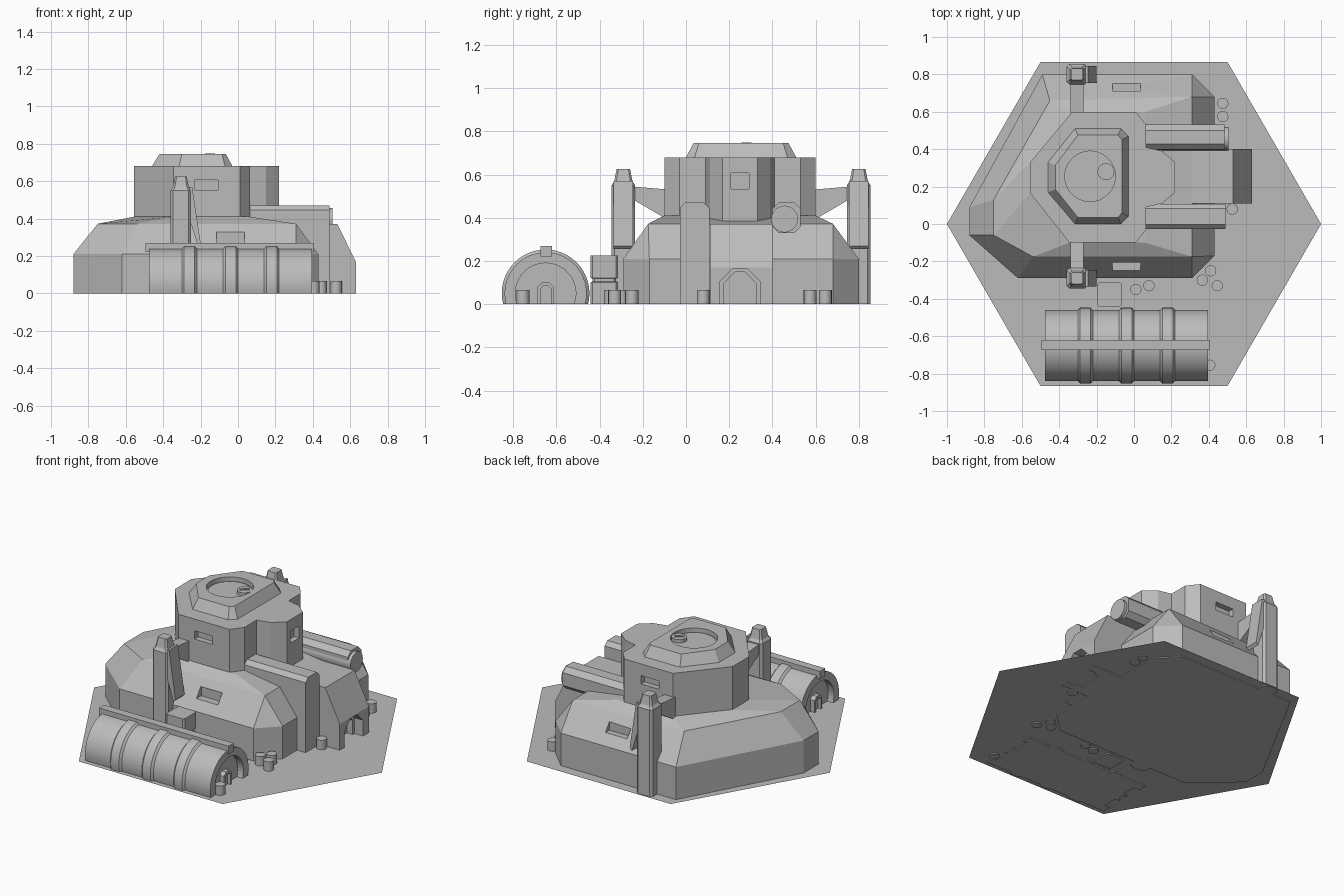
import bpy, bmesh, math

if "Cube" in bpy.data.objects:
    bpy.data.objects.remove(bpy.data.objects["Cube"], do_unlink=True)

GREY = (0.5, 0.5, 0.5, 1)
mat = bpy.data.materials.new("plain grey")
mat.use_nodes = True
mat.diffuse_color = GREY
for n in mat.node_tree.nodes:
    if n.type == "BSDF_PRINCIPLED":
        n.inputs["Base Color"].default_value = GREY


def loft(name, rings, smooth=False):
    """Skin a list of equal-length point rings and cap both ends."""
    bm = bmesh.new()
    rows = [[bm.verts.new(p) for p in r] for r in rings]
    for a, b in zip(rows, rows[1:]):
        for i in range(len(a)):
            j = (i + 1) % len(a)
            bm.faces.new((a[i], a[j], b[j], b[i]))
    bm.faces.new(rows[0])
    if len(rows) > 1:
        bm.faces.new(rows[-1])
    bmesh.ops.remove_doubles(bm, verts=bm.verts, dist=0.0005)
    if len(rows) > 1:
        bmesh.ops.recalc_face_normals(bm, faces=bm.faces)
    me = bpy.data.meshes.new(name)
    bm.to_mesh(me)
    bm.free()
    me.materials.append(mat)
    ob = bpy.data.objects.new(name, me)
    bpy.context.collection.objects.link(ob)
    if smooth:
        activate(ob)
        bpy.ops.object.shade_smooth_by_angle(angle=math.radians(30))
    return ob


def activate(ob):
    bpy.ops.object.select_all(action="DESELECT")
    ob.select_set(True)
    bpy.context.view_layer.objects.active = ob


def place(pts, axis, v):
    """Put a 2D profile on the plane where the given axis equals v."""
    if axis == "x":
        return [(v, a, b) for a, b in pts]
    if axis == "y":
        return [(a, v, b) for a, b in pts]
    return [(a, b, v) for a, b in pts]


def prism(name, pts, axis, lo, hi, smooth=False):
    return loft(name, [place(pts, axis, lo), place(pts, axis, hi)], smooth)


def rect(cx, cy, hx, hy, c=0.0):
    """Rectangle outline with optional chamfered corners."""
    if not c:
        return [(cx - hx, cy - hy), (cx + hx, cy - hy), (cx + hx, cy + hy), (cx - hx, cy + hy)]
    out = []
    for sx, sy in ((-1, -1), (1, -1), (1, 1), (-1, 1)):
        p = (cx + sx * (hx - c), cy + sy * hy)
        q = (cx + sx * hx, cy + sy * (hy - c))
        out += [q, p] if sx == sy else [p, q]
    return out


def circle(cx, cy, r, n=24):
    return [(cx + r * math.cos(2 * math.pi * i / n), cy + r * math.sin(2 * math.pi * i / n)) for i in range(n)]


def arch(c, half, h, ch, bottom=0.0):
    return [(c - half, bottom), (c + half, bottom), (c + half, h - ch),
            (c + half - ch, h), (c - half + ch, h), (c - half, h - ch)]


def cut(ob, cutter):
    m = ob.modifiers.new("cut", "BOOLEAN")
    m.operation = "DIFFERENCE"
    m.solver = "EXACT"
    m.object = cutter
    activate(ob)
    bpy.ops.object.modifier_apply(modifier=m.name)
    bpy.data.objects.remove(cutter, do_unlink=True)


MID = 0.255  # symmetry line of the building along y

# Hexagonal ground plate
loft("ground_plate", [place(circle(0, 0, 1, 6), "z", 0.006)])

# Lower building: walls, sloped shoulders, roof rising to the tower
wall = [(-.62, -.29), (.31, -.29), (.43, -.17), (.43, .68), (.31, .8), (-.49, .8), (-.88, .09), (-.88, -.06)]
roof = [(-.54, -.175), (.31, -.175), (.31, -.175), (.31, .68), (.31, .68), (-.45, .66), (-.75, .13), (-.75, -.06)]
crown = [(-.345, -.1), (.06, -.1), (.06, -.1), (.06, .6), (.06, .6), (-.33, .6), (-.555, .33), (-.555, .165)]
body = loft("lower_building", [place(wall, "z", 0), place(wall, "z", 0.21),
                               place(roof, "z", 0.372), place(crown, "z", 0.41)])
for s in (-1, 1):
    y = MID + s * 0.56
    cut(body, prism("skylight_cutter", rect(-0.04, y, 0.075, 0.105), "z", 0.268, 0.328))

# Tower with window recesses
tower_plan = [(-.345, -.1), (.01, -.1), (.065, -.03), (.065, .09), (.15, .11), (.22, .17),
              (.22, .33), (.15, .39), (.065, .41), (.065, .53), (.01, .6), (-.33, .6), (-.555, .33), (-.555, .165)]
tower = prism("tower", tower_plan, "z", 0.3, 0.68)
for y in (-0.1, 0.6):
    cut(tower, prism("window_cutter", rect(-0.17, 0.58, 0.063, 0.026), "y", y - 0.035, y + 0.035))
cut(tower, prism("window_cutter", rect(0.25, 0.57, 0.042, 0.038), "x", 0.185, 0.3))

# Roof cap with a round hatch pit
cap_low = [(-.315, 0), (-.07, 0), (-.03, .04), (-.03, .47), (-.07, .51), (-.315, .51), (-.46, .33), (-.46, .17)]
cap_top = [(-.3, .035), (-.085, .035), (-.065, .06), (-.065, .45), (-.085, .475), (-.3, .475), (-.42, .315), (-.42, .185)]
cap = loft("roof_cap", [place(cap_low, "z", 0.67), place(cap_low, "z", 0.68), place(cap_top, "z", 0.745)])
cut(cap, prism("hatch_cutter", circle(-0.235, 0.255, 0.135, 32), "z", 0.715, 0.8))
prism("hatch_lid", circle(-0.235, 0.255, 0.125, 32), "z", 0.71, 0.722, True)
prism("hatch_knob", circle(-0.15, 0.28, 0.045), "z", 0.715, 0.742, True)
slot = prism("hatch_knob_bar", rect(0, 0, 0.028, 0.008), "z", 0, 0.008)
slot.location = (-0.15, 0.28, 0.74)
slot.rotation_euler.z = math.radians(40)

# Gatehouse with a chamfered doorway
gate = prism("gatehouse", [(0, 0), (.63, 0), (.63, .17), (.53, .372), (0, .372)], "y", 0.11, 0.4)
cut(gate, prism("gate_cutter", arch(0.25, 0.093, 0.165, 0.06, -0.05), "x", 0.57, 0.7))
cut(gate, prism("gate_cutter", arch(0.25, 0.075, 0.15, 0.055, -0.05), "x", 0.53, 0.6))

# Buttress on one side, barrel housing on the other
prism("buttress", arch(0.04, 0.068, 0.47, 0.025), "x", 0.06, 0.49)
prism("barrel_housing", rect(0.465, 0.4, 0.066, 0.07, 0.03), "x", 0.06, 0.485)
prism("barrel", circle(0.456, 0.394, 0.062), "x", 0.1, 0.505, True)

# Masts at front and back, with bracket and side fin
for s, side in ((-1, "front"), (1, "back")):
    y = MID + s * 0.545
    levels = ((0, .055), (.55, .055), (.567, .043), (.58, .04), (.625, .031))
    loft(side + "_mast", [place(rect(-0.305, y, h, h, h * 0.25), "z", z) for z, h in levels])
    arm = [(MID + s * d, z) for d, z in ((.33, .385), (.33, .53), (.51, .545), (.51, .49))]
    prism(side + "_mast_bracket", arm, "x", -0.34, -0.27)
    prism(side + "_mast_fin", [(-.26, .57), (-.245, .57), (-.2, .27), (-.215, .255), (-.26, .4)],
          "y", y - 0.045, y + 0.045)

# Ribbed storage tank, flattened on the ground
TY, TZ = -0.65, 0.05


def half_round(r, floor=0.0, n=28):
    a = math.asin((TZ - floor) / r)
    return [(TY + r * math.cos(t), TZ + r * math.sin(t))
            for t in (-a + (math.pi + 2 * a) * i / n for i in range(n + 1))]


stations = [(-0.475, 0.19)]
for x in (-0.26, -0.04, 0.18):
    stations += [(x - .04, .19), (x - .028, .203), (x + .028, .203), (x + .04, .19)]
stations.append((0.395, 0.19))
tank = loft("storage_tank", [place(half_round(r), "x", x) for x, r in stations], True)
for a, b in ((-0.5, -0.435), (0.355, 0.42)):
    cut(tank, prism("tank_end_cutter", half_round(0.14, -0.02), "x", a, b))
prism("tank_top_rail", rect(TY + 0.003, 0.245, 0.026, 0.025), "x", -0.495, 0.405)
for a, b in ((-0.465, -0.43), (0.35, 0.385)):
    door = prism("tank_door_frame", arch(TY, 0.037, 0.1, 0.02), "x", a, b)
    out = b if b > 0 else a
    cut(door, prism("door_cutter", arch(TY, 0.024, 0.085, 0.014, -0.02), "x", out - 0.018, out + 0.018))

# Stacked crates
loft("crates", [place(rect(-0.13, -0.378, h, h, 0.01), "z", z)
                for z, h in ((0, .064), (.1, .064), (.105, .055), (.118, .055), (.122, .064), (.225, .064))])

# Bollards
for x, y in ((.475, .645), (.475, .575), (.525, .08), (.41, -.25), (.365, -.3),
             (.445, -.33), (.08, -.33), (.01, -.35), (.405, -.755)):
    prism("bollard", circle(x, y, 0.03, 16), "z", 0, 0.065, True)
